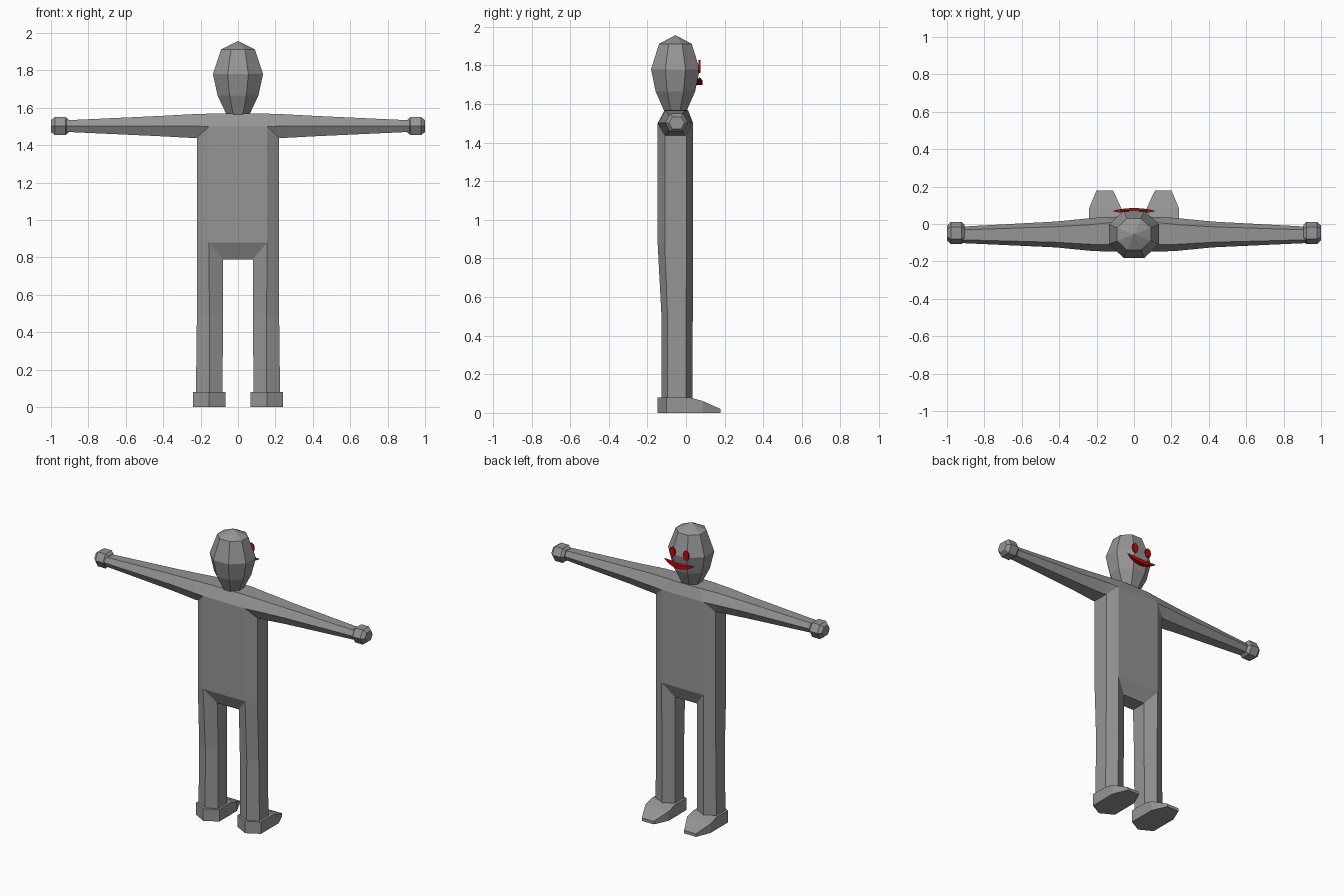
import bpy, bmesh, math

if "Cube" in bpy.data.objects:
    bpy.data.objects.remove(bpy.data.objects["Cube"])


def material(name, rgb):
    m = bpy.data.materials.new(name)
    m.diffuse_color = (*rgb, 1)
    m.use_nodes = True
    m.node_tree.nodes["Principled BSDF"].inputs["Base Color"].default_value = m.diffuse_color
    return m


GREY = material("grey", (0.30, 0.30, 0.30))
RED = material("red", (0.50, 0.003, 0.003))


def loft(bm, rings, cap_start=False, cap_end=False):
    """Skin a list of equal-length point rings with quads."""
    vs = [[bm.verts.new(p) for p in r] for r in rings]
    n = len(rings[0])
    for a, b in zip(vs, vs[1:]):
        for i in range(n):
            j = (i + 1) % n
            bm.faces.new((a[i], a[j], b[j], b[i]))
    if cap_start:
        bm.faces.new(vs[0])
    if cap_end:
        bm.faces.new(vs[-1])


def finish(bm, name, mat):
    bmesh.ops.remove_doubles(bm, verts=bm.verts, dist=0.0005)
    bmesh.ops.recalc_face_normals(bm, faces=bm.faces)
    me = bpy.data.meshes.new(name)
    bm.to_mesh(me)
    bm.free()
    me.materials.append(mat)
    ob = bpy.data.objects.new(name, me)
    bpy.context.collection.objects.link(ob)
    return ob


# Depths of the flat side panels and of the outer ridges
RB, SB, SF, RF = -0.147, -0.110, 0.003, 0.037


def torso_ring(z_ridge, z_side):
    half = [(0.155, RB, z_ridge), (0.22, SB, z_side),
            (0.22, SF, z_side), (0.155, RF, z_ridge)]
    return half + [(-x, y, z) for x, y, z in reversed(half)]


def box_ring(x, y0, y1, z):
    return [(x, y0, z), (x, y1, z), (-x, y1, z), (-x, y0, z)]


def leg_ring(s, xi, xo, xm, y, z):
    """Hexagon: rear ridge, outer side, front ridge, inner side."""
    rb, sb, sf, rf = y
    return [(s * xm, rb, z), (s * xo, sb, z), (s * xo, sf, z),
            (s * xm, rf, z), (s * xi, sf, z), (s * xi, sb, z)]


def arm_ring(s, x, yc, ry, zc, rz, k=0.6):
    """Hexagon with ridges front and back, flat top and bottom."""
    return [(s * x, yc - ry, zc), (s * x, yc - ry * k, zc - rz),
            (s * x, yc + ry * k, zc - rz), (s * x, yc + ry, zc),
            (s * x, yc + ry * k, zc + rz), (s * x, yc - ry * k, zc + rz)]


# Body: torso, crotch, shoulders, legs and arms as one closed skin
bm = bmesh.new()
loft(bm, [torso_ring(0.88, 0.88), torso_ring(1.50, 1.44)])
crotch = box_ring(0.08, -0.105, 0.0, 0.79)
hip = box_ring(0.155, RB, RF, 0.88)
chest = box_ring(0.155, RB, RF, 1.50)
collar = box_ring(0.10, -0.11, 0.01, 1.57)
for a, b in ((hip, crotch), (chest, collar)):
    for i, j in ((0, 3), (1, 2)):
        bm.faces.new([bm.verts.new(p) for p in (a[i], a[j], b[j], b[i])])
for ring in (crotch, collar):
    bm.faces.new([bm.verts.new(p) for p in ring])
for s in (1, -1):
    hip_ring = [(s * 0.155, RB, 0.88), (s * 0.22, SB, 0.88), (s * 0.22, SF, 0.88),
                (s * 0.155, RF, 0.88), (s * 0.08, 0.0, 0.79), (s * 0.08, -0.105, 0.79)]
    loft(bm, [hip_ring,
              leg_ring(s, 0.08, 0.22, 0.153, (-0.126, -0.095, 0.0, 0.035), 0.48),
              leg_ring(s, 0.083, 0.225, 0.153, (-0.128, -0.095, 0.0, 0.033), 0.07)],
         cap_end=True)
    shoulder = [(s * 0.155, RB, 1.50), (s * 0.22, SB, 1.44), (s * 0.22, SF, 1.44),
                (s * 0.155, RF, 1.50), (s * 0.10, 0.01, 1.57), (s * 0.10, -0.11, 1.57)]
    loft(bm, [shoulder,
              arm_ring(s, 0.235, -0.056, 0.087, 1.502, 0.064),
              arm_ring(s, 0.42, -0.056, 0.069, 1.502, 0.054),
              arm_ring(s, 0.92, -0.058, 0.044, 1.502, 0.031)], cap_end=True)
finish(bm, "body", GREY)

for s, side in ((1, "right"), (-1, "left")):
    # Hand: chamfered hexagonal block
    bm = bmesh.new()
    loft(bm, [arm_ring(s, x, -0.048, r * 1.25, 1.502, r, 0.55)
              for x, r in ((0.905, 0.034), (0.922, 0.048), (0.978, 0.048), (1.0, 0.032))],
         True, True)
    finish(bm, side + "_hand", GREY)

    # Foot: pointed heel, tapered toe with a sloping top
    outline = [(0.155, -0.147, 0.08), (0.24, -0.10, 0.08), (0.24, 0.02, 0.08),
               (0.24, 0.085, 0.062), (0.20, 0.18, 0.02), (0.112, 0.18, 0.02),
               (0.068, 0.085, 0.062), (0.068, 0.02, 0.08), (0.068, -0.10, 0.08)]
    bm = bmesh.new()
    loft(bm, [[(s * x, y, 0) for x, y, z in outline],
              [(s * x, y, z) for x, y, z in outline]], cap_start=True)
    top = [(s * x, y, z) for x, y, z in outline]
    for ids in ((0, 1, 2, 7, 8), (2, 3, 6, 7), (3, 4, 5, 6)):
        bm.faces.new([bm.verts.new(top[i]) for i in ids])
    finish(bm, side + "_foot", GREY)

# Head: eight-sided stacked rings with a low pointed crown
bm = bmesh.new()
rings = []
for z, r in ((1.565, 0.062), (1.665, 0.109), (1.78, 0.134), (1.912, 0.090), (1.957, 0.0)):
    c = r / math.cos(math.pi / 8)
    rings.append([(c * math.cos(math.pi / 8 + i * math.pi / 4),
                   -0.055 + 0.94 * c * math.sin(math.pi / 8 + i * math.pi / 4), z)
                  for i in range(8)])
loft(bm, rings[:-1], cap_start=True)
crown = (0, -0.055, 1.957)
for i in range(8):
    bm.faces.new([bm.verts.new(p) for p in (rings[3][i], rings[3][(i + 1) % 8], crown)])
finish(bm, "head", GREY)

# Eyes: thin upright ovals on the face
for s, side in ((1, "right"), (-1, "left")):
    bm = bmesh.new()
    oval = [(s * 0.05 + 0.022 * math.cos(i * math.pi / 4), 1.795 + 0.033 * math.sin(i * math.pi / 4))
            for i in range(8)]
    loft(bm, [[(x, y, z) for x, z in oval] for y in (0.066, 0.075)], True, True)
    finish(bm, side + "_eye", RED)

# Mouth: smiling crescent with pointed ends
bm = bmesh.new()
rings = []
for i in range(9):
    x = -0.11 + 0.0275 * i
    t = abs(x) / 0.11
    zc, h, d = 1.712 + 0.024 * t * t, 0.001 + 0.012 * (1 - t * t), 0.002 + 0.013 * (1 - t * t)
    y = 0.070
    rings.append([(x, y - d, zc - h), (x, y + d, zc - h), (x, y + d, zc + h), (x, y - d, zc + h)])
loft(bm, rings, True, True)
finish(bm, "mouth", RED)
